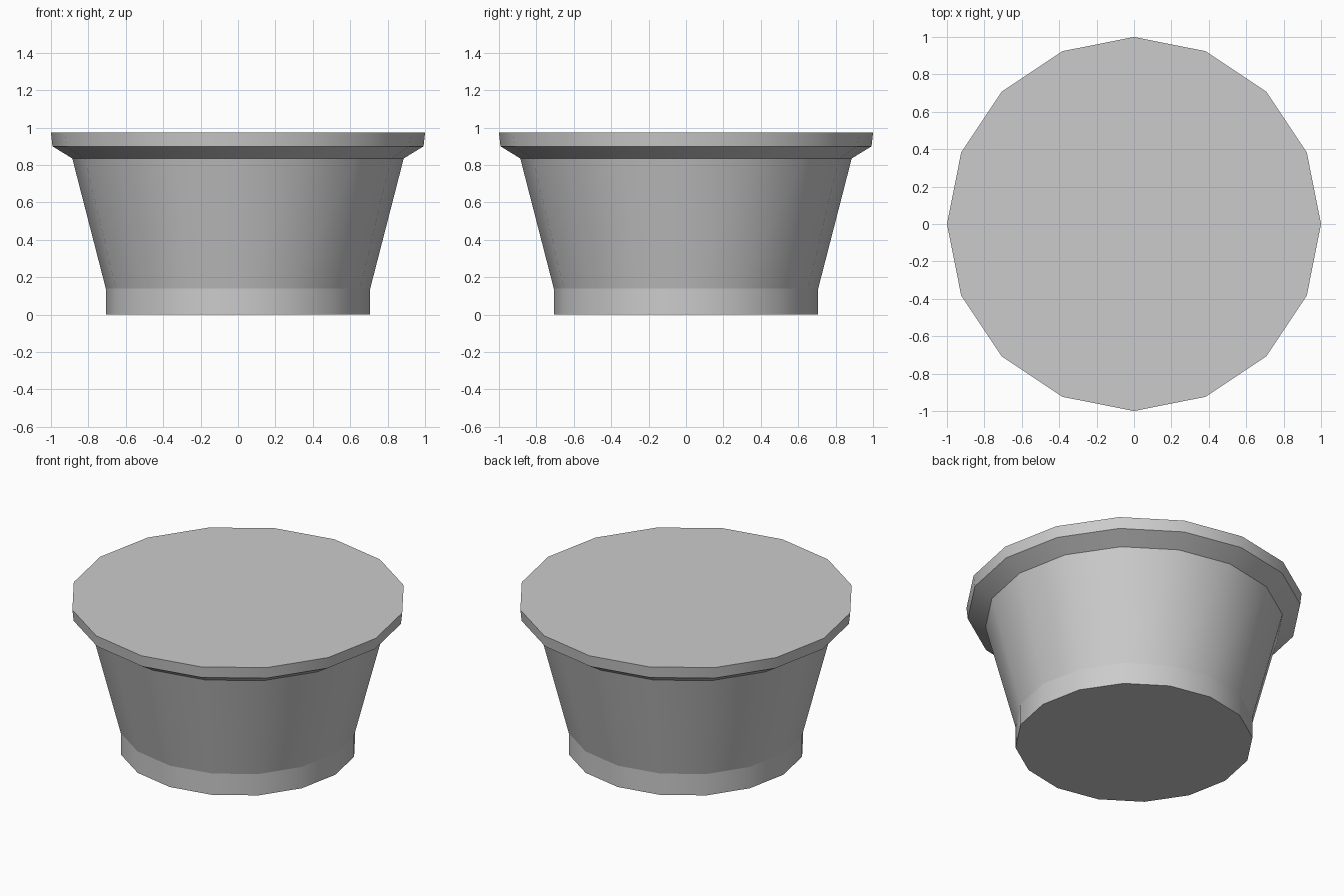
import bpy
import bmesh
from math import cos, sin, tau

SIDES = 16

old = bpy.data.objects.get("Cube")
if old:
    bpy.data.objects.remove(old, do_unlink=True)

grey = bpy.data.materials.new("plain grey")
grey.use_nodes = True
colour = (0.6, 0.6, 0.6, 1)
grey.diffuse_color = colour
grey.node_tree.nodes["Principled BSDF"].inputs["Base Color"].default_value = colour


def turned_part(name, profile, cap_bottom=False, cap_top=False):
    """Revolve (radius, height) points, smooth around and crisp between bands."""
    bm = bmesh.new()
    rings = [[bm.verts.new((r * cos(tau * i / SIDES), r * sin(tau * i / SIDES), z))
              for i in range(SIDES)] for r, z in profile]
    for low, high in zip(rings, rings[1:]):
        for i in range(SIDES):
            j = (i + 1) % SIDES
            bm.faces.new((low[i], low[j], high[j], high[i])).smooth = True
    if cap_bottom:
        bm.faces.new(rings[0][::-1])
    if cap_top:
        bm.faces.new(rings[-1])
    # Keep every horizontal ring edge sharp
    for edge in bm.edges:
        a, b = edge.verts
        edge.smooth = abs(a.co.z - b.co.z) > 0.001
    mesh = bpy.data.meshes.new(name)
    bm.to_mesh(mesh)
    bm.free()
    mesh.materials.append(grey)
    obj = bpy.data.objects.new(name, mesh)
    bpy.context.collection.objects.link(obj)
    return obj


# Straight foot, flared cup wall, and the wide flat lid with its sloped underside
turned_part("base_ring", [(0.707, 0), (0.707, 0.14)], cap_bottom=True)
turned_part("tapered_body", [(0.707, 0.14), (0.886, 0.835)])
turned_part("lid", [(0.886, 0.835), (0.992, 0.9), (1, 0.973)], cap_top=True)
